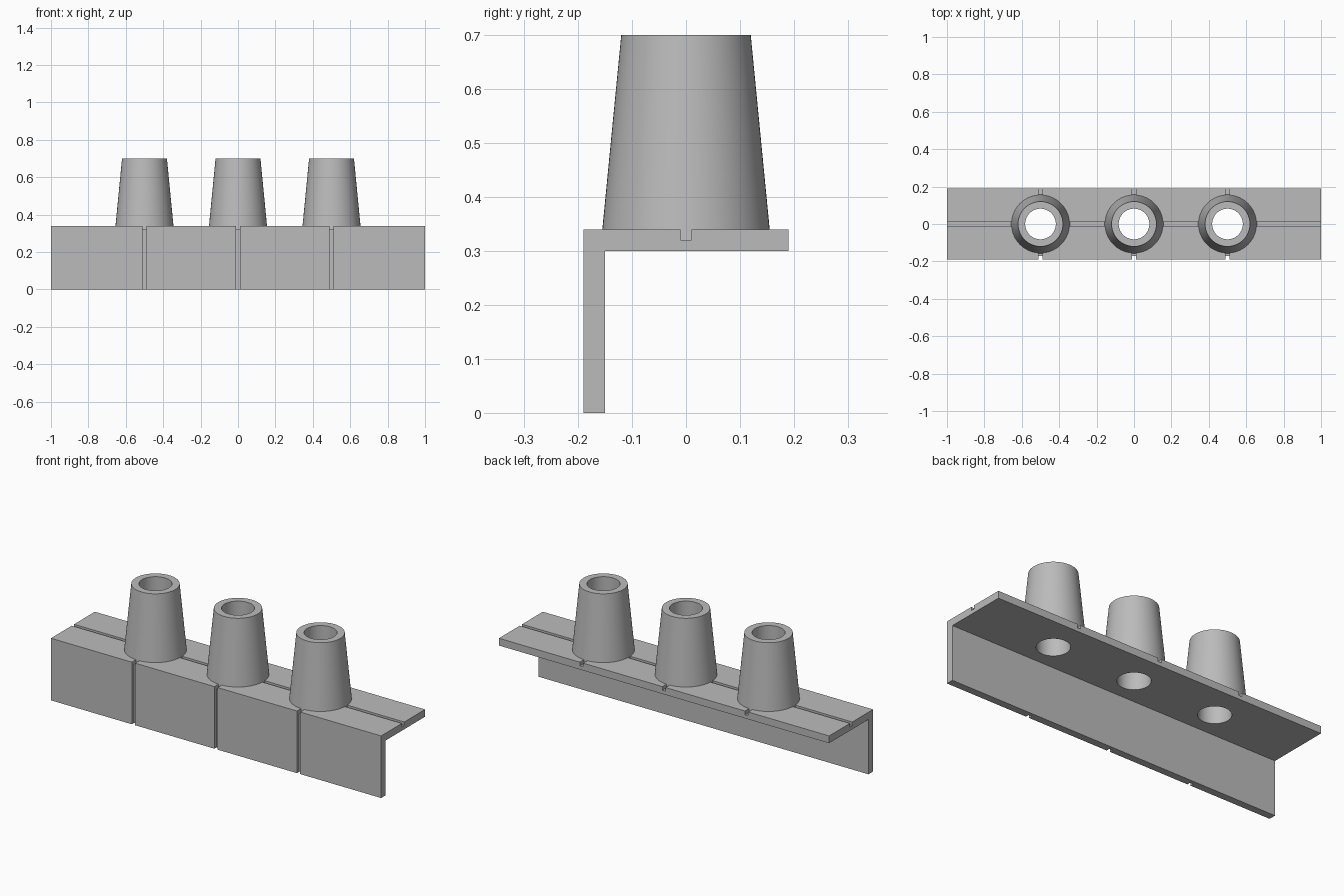
import bpy
import bmesh
from mathutils import Matrix

if "Cube" in bpy.data.objects:
    bpy.data.objects.remove(bpy.data.objects["Cube"], do_unlink=True)

grey = bpy.data.materials.new("plain grey")
grey.use_nodes = True
colour = (0.5, 0.5, 0.5, 1)
grey.diffuse_color = colour
grey.node_tree.nodes["Principled BSDF"].inputs["Base Color"].default_value = colour

PEG_X = (-0.5, 0, 0.5)
FRONT, BACK, TOP, SHELF = -0.19, 0.19, 0.34, 0.3
GROOVE = 0.02


def finish(name, bm):
    bmesh.ops.recalc_face_normals(bm, faces=bm.faces)
    mesh = bpy.data.meshes.new(name)
    bm.to_mesh(mesh)
    bm.free()
    mesh.materials.append(grey)
    obj = bpy.data.objects.new(name, mesh)
    bpy.context.collection.objects.link(obj)
    return obj


def box(name, lo, hi):
    bm = bmesh.new()
    size = [b - a for a, b in zip(lo, hi)]
    mid = [(a + b) / 2 for a, b in zip(lo, hi)]
    bmesh.ops.create_cube(bm, size=1, matrix=Matrix.Translation(mid) @ Matrix.Diagonal((*size, 1)))
    return finish(name, bm)


def cone(name, x, r_low, r_high, z_low, z_high):
    bm = bmesh.new()
    bmesh.ops.create_cone(bm, cap_ends=True, segments=64, radius1=r_low, radius2=r_high,
                          depth=z_high - z_low,
                          matrix=Matrix.Translation((x, 0, (z_low + z_high) / 2)))
    return finish(name, bm)


def combine(target, tool, operation):
    mod = target.modifiers.new(operation, "BOOLEAN")
    mod.operation, mod.object, mod.solver = operation, tool, "EXACT"
    bpy.context.view_layer.objects.active = target
    bpy.ops.object.modifier_apply(modifier=mod.name)
    bpy.data.objects.remove(tool, do_unlink=True)


# Angle bracket: L profile with a lengthwise groove, extruded along x
g = GROOVE / 2
profile = [(FRONT, 0), (-0.15, 0), (-0.15, SHELF), (BACK, SHELF), (BACK, TOP),
           (g, TOP), (g, TOP - GROOVE), (-g, TOP - GROOVE), (-g, TOP), (FRONT, TOP)]
bm = bmesh.new()
face = bm.faces.new([bm.verts.new((-1, y, z)) for y, z in profile])
ext = bmesh.ops.extrude_face_region(bm, geom=[face], use_keep_orig=True)
bmesh.ops.translate(bm, vec=(2, 0, 0),
                    verts=[v for v in ext["geom"] if isinstance(v, bmesh.types.BMVert)])
rack = finish("peg_rack", bm)

# Cross grooves over the shelf and down the front wall
for x in PEG_X:
    combine(rack, box("shelf_groove", (x - g, -1, TOP - GROOVE), (x + g, 1, 1)), "DIFFERENCE")
    combine(rack, box("wall_groove", (x - g, -1, -1), (x + g, FRONT + GROOVE, 1)), "DIFFERENCE")

# Tapered pegs, sunk slightly to close the grooves, with straight bores
for x in PEG_X:
    combine(rack, cone("peg", x, 0.158, 0.12, 0.31, 0.7), "UNION")
    combine(rack, cone("bore", x, 0.082, 0.082, -1, 1), "DIFFERENCE")

bpy.ops.object.select_all(action="DESELECT")
rack.select_set(True)
bpy.context.view_layer.objects.active = rack
bpy.ops.object.shade_smooth_by_angle()
